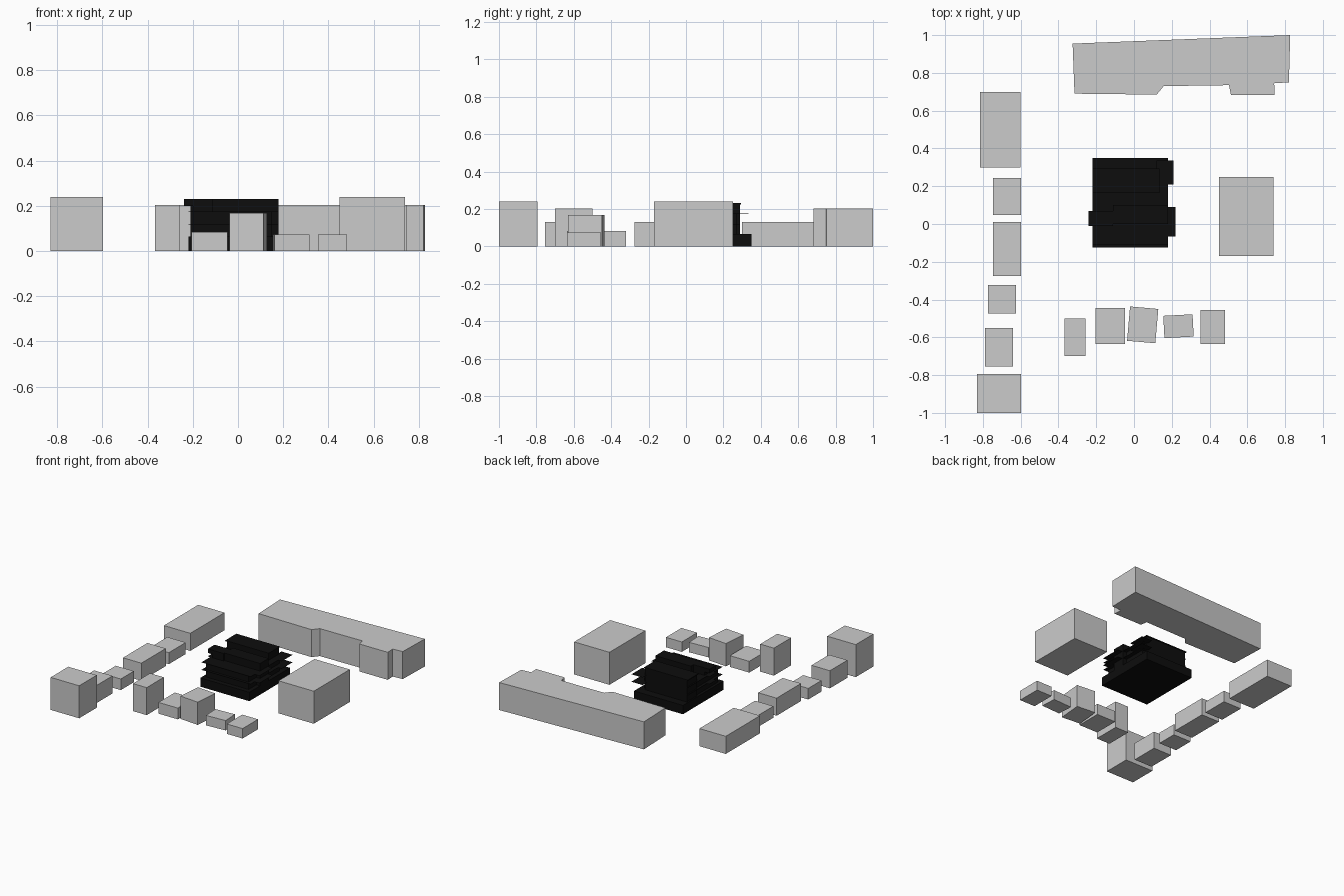
import bpy, math

if "Cube" in bpy.data.objects:
    bpy.data.objects.remove(bpy.data.objects["Cube"])

dark = bpy.data.materials.new("dark")
dark.diffuse_color = (0.004, 0.004, 0.004, 1)
dark.use_nodes = True
dark.node_tree.nodes["Principled BSDF"].inputs["Base Color"].default_value = dark.diffuse_color


def prism(name, pts, z0, z1, mat=None):
    """Extrude a counter-clockwise outline from z0 to z1."""
    n = len(pts)
    verts = [(x, y, z0) for x, y in pts] + [(x, y, z1) for x, y in pts]
    faces = [tuple(range(n))[::-1], tuple(range(n, 2 * n))]
    faces += [(i, (i + 1) % n, (i + 1) % n + n, i + n) for i in range(n)]
    me = bpy.data.meshes.new(name)
    me.from_pydata(verts, [], faces)
    ob = bpy.data.objects.new(name, me)
    bpy.context.collection.objects.link(ob)
    if mat:
        me.materials.append(mat)
    return ob


def box(name, x0, x1, y0, y1, z0, z1, mat=None, turn=0):
    cx, cy, w, d = (x0 + x1) / 2, (y0 + y1) / 2, (x1 - x0) / 2, (y1 - y0) / 2
    c, s = math.cos(math.radians(turn)), math.sin(math.radians(turn))
    pts = [(cx + a * w * c - b * d * s, cy + a * w * s + b * d * c)
           for a, b in ((-1, -1), (1, -1), (1, 1), (-1, 1))]
    return prism(name, pts, z0, z1, mat)


# Row of houses on the left: x0, x1, y0, y1, height
west = [(-.815, -.60, .30, .70, .13), (-.747, -.597, .047, .243, .085),
        (-.747, -.597, -.275, .01, .13), (-.773, -.625, -.475, -.322, .082),
        (-.79, -.64, -.755, -.55, .13), (-.83, -.597, -1, -.795, .24)]
for i, (x0, x1, y0, y1, h) in enumerate(west):
    box(f"west_house_{i + 1}", x0, x1, y0, y1, 0, h)

# Row of houses at the front, two slightly turned
south = [(-.368, -.256, -.70, -.50, .203, 0), (-.205, -.047, -.635, -.445, .083, 0),
         (-.029, .121, -.625, -.443, .168, -5), (.158, .313, -.6, -.482, .073, 3),
         (.353, .482, -.635, -.455, .073, 0)]
for i, (x0, x1, y0, y1, h, t) in enumerate(south):
    box(f"south_house_{i + 1}", x0, x1, y0, y1, 0, h, turn=t)

# Block on the right and long block at the back
box("east_block", .45, .738, -.17, .25, 0, .24)
prism("north_block", [(-.315, .69), (.12, .685), (.157, .73), (.503, .735),
                      (.513, .683), (.745, .683), (.742, .745), (.82, .75),
                      (.827, 1.0), (-.325, .955)], 0, .203)

# Central building: podium
box("podium", -.22, .18, -.125, .35, 0, .065, dark)

# Central building: stepped floors
floors = [("lower_floors", -.20, .15, -.09, .27, .065, .175),
          ("rear_wing", -.21, .13, .17, .29, .065, .23),
          ("core_wing", -.11, .18, 0, .10, .065, .23),
          ("left_wing", -.20, -.11, -.01, .07, .175, .20),
          ("left_roof_box", -.24, -.11, -.01, .07, .20, .23)]
for name, *dims in floors:
    box(name, *dims, dark)

# Thin balcony slabs on each floor
for i, z in enumerate((.12, .175)):
    box(f"floor_slab_{i + 1}", -.22, .18, -.11, .29, z - .002, z, dark)
    box(f"east_balcony_{i + 1}", .17, .22, -.065, .09, z - .001, z, dark)
    box(f"rear_balcony_{i + 1}", .12, .21, .21, .335, z - .001, z, dark)
    box(f"west_balcony_{i + 1}", -.24, -.2, -.01, .07, z - .001, z, dark)

# Roof slab over the rear wing
box("rear_roof_slab", -.22, .135, .165, .295, .225, .231, dark)
